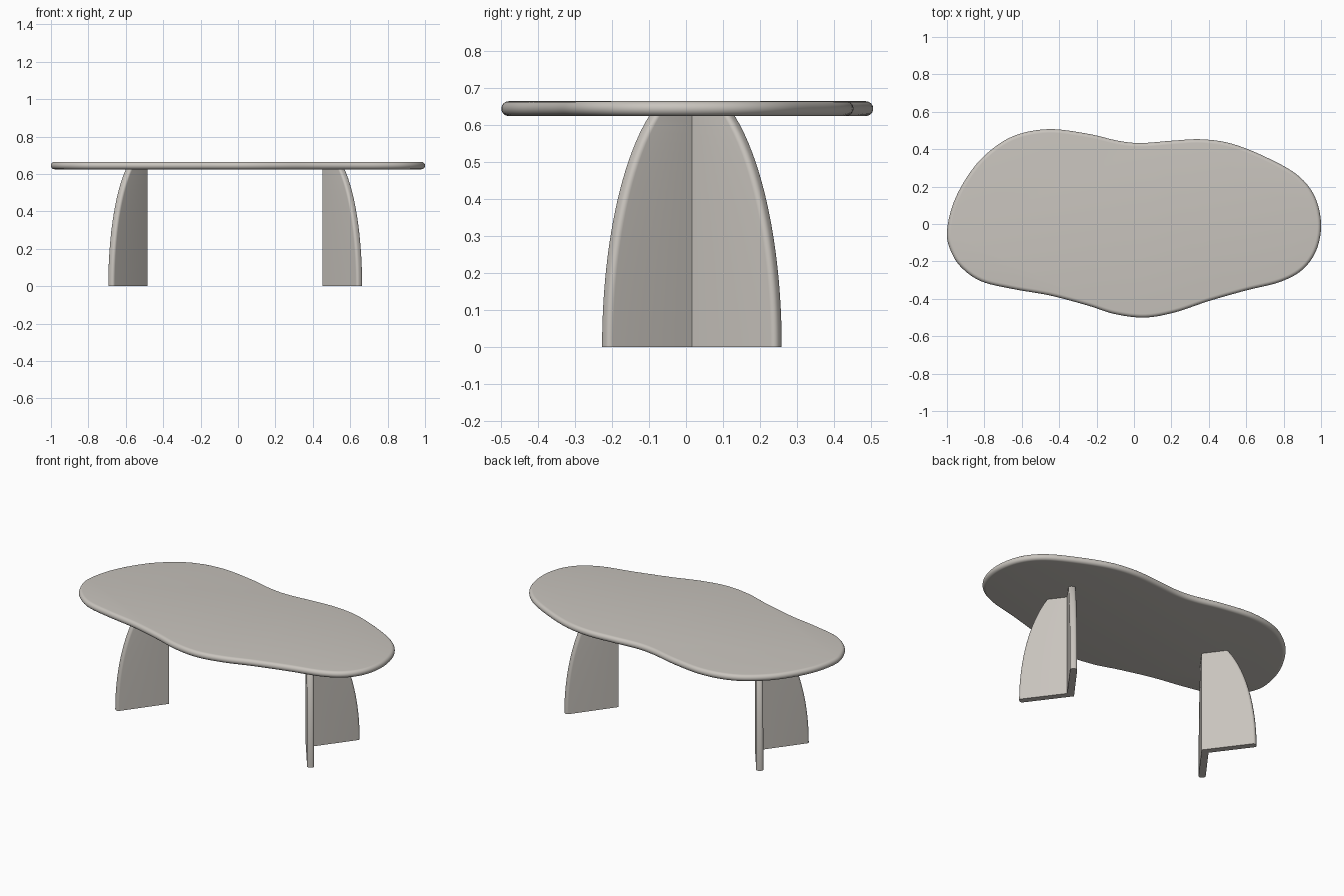
import bpy, bmesh, math
from mathutils import Vector

if "Cube" in bpy.data.objects:
    bpy.data.objects.remove(bpy.data.objects["Cube"])

stone = bpy.data.materials.new("warm grey")
stone.diffuse_color = (0.58, 0.55, 0.51, 1)
stone.use_nodes = True
stone.node_tree.nodes["Principled BSDF"].inputs["Base Color"].default_value = stone.diffuse_color


def loft(name, rings):
    """Skin a stack of equal closed rings and cap both ends."""
    bm = bmesh.new()
    vs = [[bm.verts.new(p) for p in ring] for ring in rings]
    n = len(rings[0])
    for a, b in zip(vs, vs[1:]):
        for i in range(n):
            j = (i + 1) % n
            bm.faces.new((a[i], a[j], b[j], b[i]))
    bm.faces.new(vs[0][::-1])
    bm.faces.new(vs[-1])
    bmesh.ops.recalc_face_normals(bm, faces=bm.faces)
    me = bpy.data.meshes.new(name)
    bm.to_mesh(me)
    bm.free()
    me.materials.append(stone)
    ob = bpy.data.objects.new(name, me)
    bpy.context.collection.objects.link(ob)
    bpy.ops.object.select_all(action='DESELECT')
    ob.select_set(True)
    bpy.context.view_layer.objects.active = ob
    bpy.ops.object.shade_smooth_by_angle(angle=math.radians(32))
    return ob


# Tabletop: free-form outline, smoothed, with a bullnose edge
OUTLINE = [(-1, -.04), (-.97, .10), (-.90, .24), (-.80, .365), (-.65, .468), (-.46, .507),
           (-.25, .483), (-.08, .444), (.04, .433), (.2, .445), (.36, .453), (.52, .43),
           (.70, .36), (.87, .265), (.965, .15), (1, 0), (.975, -.14), (.90, -.245),
           (.78, -.31), (.60, -.355), (.40, -.412), (.22, -.472), (.06, -.5), (-.1, -.482),
           (-.25, -.435), (-.45, -.382), (-.65, -.347), (-.82, -.305), (-.93, -.225),
           (-.985, -.13)]


def smooth_loop(pts, steps):
    p = [Vector(q) for q in pts]
    n, out = len(p), []
    for i in range(n):
        a, b, c, d = p[i - 1], p[i], p[(i + 1) % n], p[(i + 2) % n]
        for k in range(steps):
            t = k / steps
            out.append(0.5 * (2 * b + (c - a) * t + (2 * a - 5 * b + 4 * c - d) * t * t
                              + (3 * b - a - 3 * c + d) * t ** 3))
    return out


loop = smooth_loop(OUTLINE, 6)
N = len(loop)
inward = []
for i in range(N):
    t = (loop[(i + 1) % N] - loop[i - 1]).normalized()
    inward.append(Vector((t.y, -t.x)))      # outline runs clockwise
Z0, Z1, R = 0.625, 0.665, 0.02
rings = []
for k in range(13):
    a = -math.pi / 2 + math.pi * k / 12
    off, z = R * (1 - math.cos(a)), (Z0 + Z1) / 2 + R * math.sin(a)
    rings.append([(*(p + m * off), z) for p, m in zip(loop, inward)])
loft("tabletop", rings)

# Legs: V-shaped pair of panels, tapering upward along an elliptical curve
T, ER = 0.04, 0.015
ANG = math.radians(53.5)
D = Vector((math.cos(ANG), math.sin(ANG)))
NRM = Vector((D.y, -D.x))


def v_section(length):
    half = []
    for depth, start in ((ER, -90), (T - ER, 0)):
        c = D * (length - ER) + NRM * depth
        for k in range(6):
            a = math.radians(start + 90 * k / 5)
            half.append(c + (D * math.cos(a) + NRM * math.sin(a)) * ER)
    lower = [Vector((p.x, -p.y)) for p in reversed(half)]
    return [Vector((0, 0))] + half + [Vector((T / D.y, 0))] + lower


def leg(name, apex_x, side):
    rings = []
    for k in range(25):
        z = 0.63 * k / 24
        length = 0.31 * math.sqrt(1 - (z / 0.717) ** 2)
        rings.append([(apex_x + side * p.x, 0.016 + p.y, z) for p in v_section(length)])
    loft(name, rings)


leg("right_leg", 0.453, 1)
leg("left_leg", -0.483, -1)
